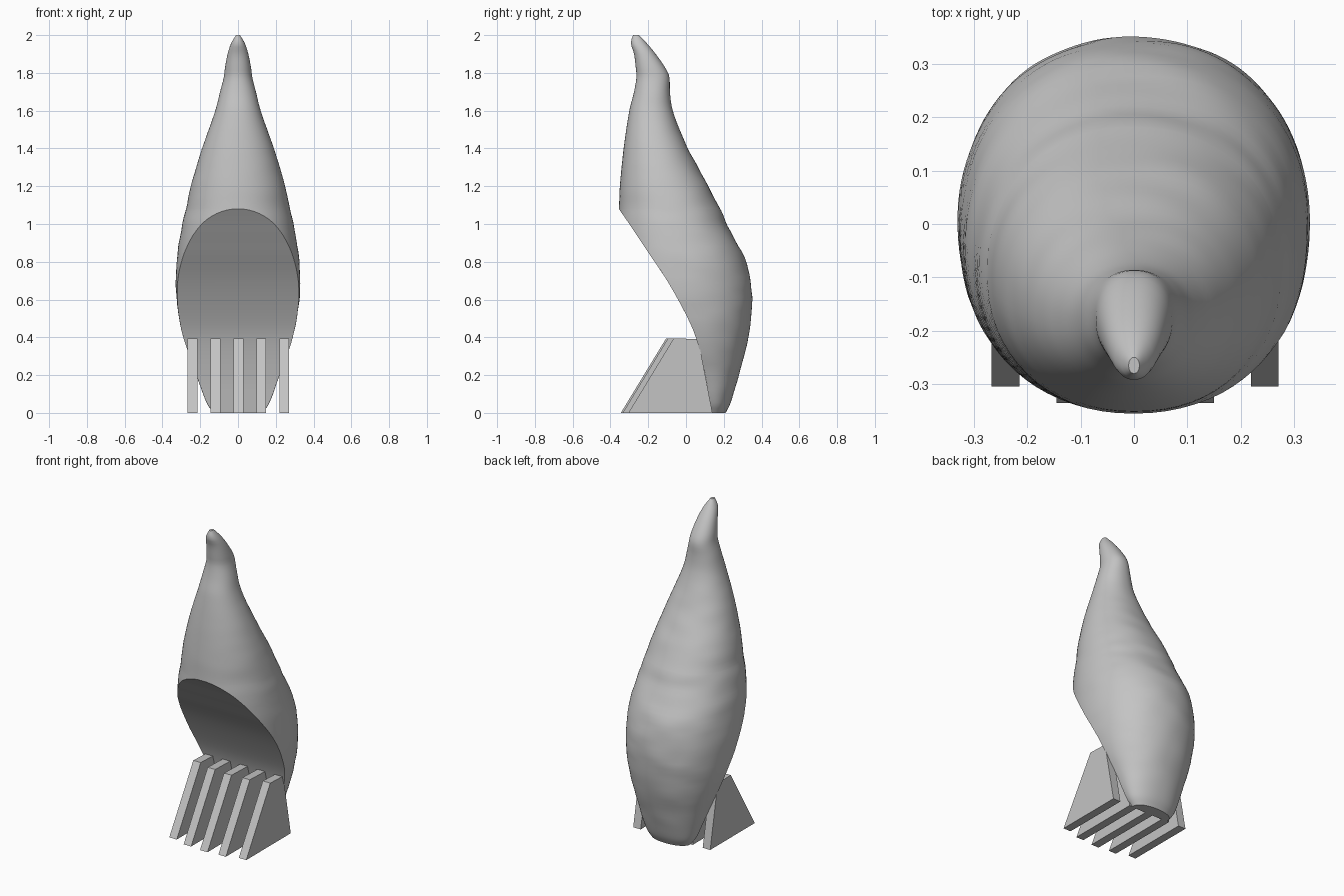
import bpy, bmesh, math
from mathutils import Vector, noise

cube = bpy.data.objects.get("Cube")
if cube:
    bpy.data.objects.remove(cube)

grey = bpy.data.materials.new("plain grey")
grey.use_nodes = True
colour = (0.55, 0.55, 0.55, 1)
grey.diffuse_color = colour
grey.node_tree.nodes["Principled BSDF"].inputs["Base Color"].default_value = colour


def make_object(name, bm):
    mesh = bpy.data.meshes.new(name)
    bm.to_mesh(mesh)
    bm.free()
    mesh.materials.append(grey)
    obj = bpy.data.objects.new(name, mesh)
    bpy.context.collection.objects.link(obj)
    return obj


def sample(rows, z):
    """Smoothly interpolate rows of (z, values...) at a height."""
    last = len(rows) - 1
    i = max(k for k in range(last) if rows[k][0] <= z or k == 0)

    def slope(k, c):
        a, b = rows[max(k - 1, 0)], rows[min(k + 1, last)]
        return (b[c] - a[c]) / (b[0] - a[0])

    p, q = rows[i], rows[i + 1]
    h = q[0] - p[0]
    t = (z - p[0]) / h
    s = t * t * (3 - 2 * t)
    return [p[c] * (1 - s) + q[c] * s
            + h * t * (1 - t) * ((1 - t) * slope(i, c) - t * slope(i + 1, c))
            for c in range(1, len(p))]


def signed_power(value, power):
    return math.copysign(abs(value) ** power, value)


# Horn sections: height, front, back, half width
SECTIONS = [
    (0, .08, .21, .13), (.05, .05, .235, .165), (.2, -.05, .28, .22),
    (.4, -.21, .33, .29), (.6, -.33, .35, .325), (.8, -.36, .318, .325),
    (1, -.36, .215, .295), (1.08, -.355, .18, .275), (1.2, -.35, .12, .25),
    (1.4, -.33, .01, .19), (1.6, -.3, -.07, .12), (1.7, -.275, -.085, .095),
    (1.78, -.262, -.088, .075), (1.82, -.265, -.105, .07),
    (1.9, -.275, -.16, .055), (1.96, -.292, -.21, .035), (2, -.28, -.25, .01),
]
# Scooped front cut: height, depth
RIM = [(0, .135), (.2, .102), (.4, .052), (.52, 0), (.7, -.1), (.85, -.2),
       (1, -.3), (1.08, -.355)]
RIM_TOP = RIM[-1][0]
STEPS, AROUND, ROUNDNESS = 44, 64, 0.93

# Solid horn: rounded rings, cut flat across in front below the rim top
heights = []
for k in range(STEPS):
    t = k / STEPS
    heights.append(RIM_TOP * t * t * (3 - 2 * t))
heights += [RIM_TOP + (2 - RIM_TOP) * k / STEPS for k in range(STEPS + 1)]

bm = bmesh.new()
rings = []
for z in heights:
    front, back, half = sample(SECTIONS, z)
    mid, depth = (front + back) / 2, (back - front) / 2
    start = -math.pi / 2
    if z < RIM_TOP:
        cut = max(-1, min(1, (sample(RIM, z)[0] - mid) / depth))
        start = math.asin(signed_power(cut, 1 / ROUNDNESS))
    ring = []
    for j in range(AROUND + 1):
        a = start + (math.pi - 2 * start) * j / AROUND
        x = half * signed_power(math.cos(a), ROUNDNESS)
        y = depth * signed_power(math.sin(a), ROUNDNESS)
        # gentle hand-shaped unevenness, strongest at the back
        bump = noise.noise(Vector((x * 6, y * 6, z * 14)))
        scale = 1 + (0.01 + 0.008 * math.sin(a)) * bump * min(1, z * 5)
        ring.append(bm.verts.new((x * scale, mid + y * scale, z)))
    rings.append(ring)
for z, low, high in zip(heights, rings, rings[1:]):
    for j in range(AROUND):
        bm.faces.new((low[j], low[j + 1], high[j + 1], high[j]))
    if z < RIM_TOP:
        bm.faces.new((low[-1], low[0], high[0], high[-1]))
bm.faces.new(rings[0][::-1])
bm.faces.new(rings[-1][:-1])
bmesh.ops.remove_doubles(bm, verts=bm.verts, dist=0.0001)
horn = make_object("scooped_horn", bm)
bpy.context.view_layer.objects.active = horn
horn.select_set(True)
bpy.ops.object.shade_smooth_by_angle(angle=math.radians(35))


# Five upright slats across the cut
def slat(name, x, width, toe):
    profile = [(toe, 0), (.14, 0), (.065, .39), (toe + .24, .395)]
    bm = bmesh.new()
    face = bm.faces.new([bm.verts.new((x - width / 2, y, z)) for y, z in profile])
    side = bmesh.ops.extrude_face_region(bm, geom=[face])["geom"]
    moved = [v for v in side if isinstance(v, bmesh.types.BMVert)]
    bmesh.ops.translate(bm, verts=moved, vec=(width, 0, 0))
    bmesh.ops.recalc_face_normals(bm, faces=bm.faces)
    make_object(name, bm)


TOES = {"outer": -.305, "inner": -.335, "middle": -.345}
for n, name in enumerate(["outer_right", "inner_right", "middle", "inner_left", "outer_left"]):
    slat(name + "_slat", (n - 2) * .1215 + .002, .052, TOES[name.split("_")[0]])
